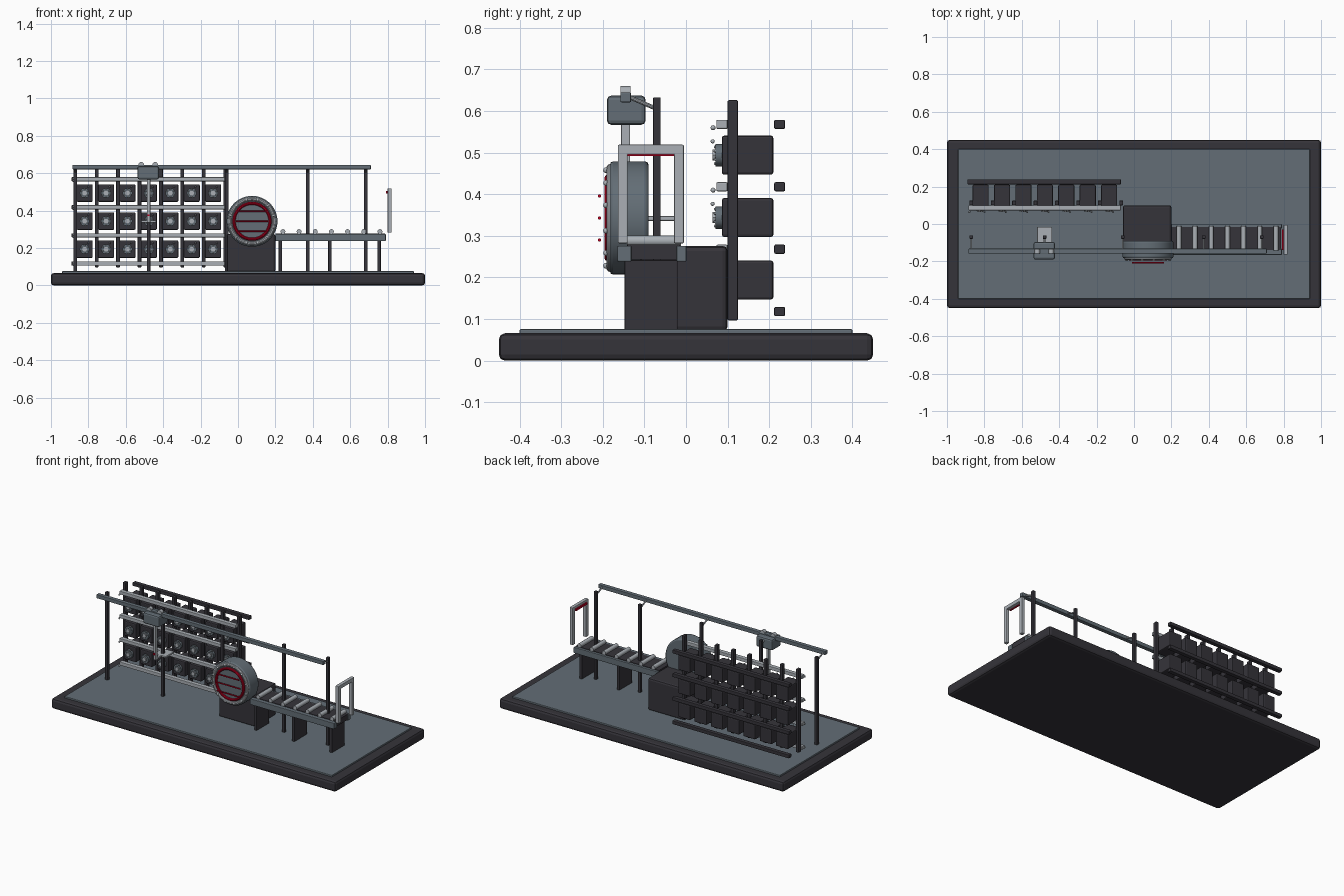
import bpy, math
from mathutils import Vector

cube = bpy.data.objects.get("Cube")
if cube:
    bpy.data.objects.remove(cube, do_unlink=True)


def material(name, rgb):
    m = bpy.data.materials.new(name)
    m.use_nodes = True
    m.diffuse_color = (*rgb, 1)
    m.node_tree.nodes["Principled BSDF"].inputs["Base Color"].default_value = (*rgb, 1)
    return m


DARK = material("dark graphite", (0.036, 0.034, 0.042))
SLATE = material("slate grey", (0.125, 0.155, 0.18))
LIGHT = material("light steel", (0.40, 0.43, 0.46))
RED = material("warning red", (0.50, 0.0, 0.015))


def finish(name, mat, bevel=0, smooth=True):
    ob = bpy.context.object
    ob.name = name
    ob.data.materials.append(mat)
    if smooth:
        bpy.ops.object.shade_smooth_by_angle(angle=math.radians(35))
    if bevel:
        mod = ob.modifiers.new("bevel", "BEVEL")
        mod.width = bevel
        mod.segments = 2
    return ob


def box(name, mat, x, y, z, bevel=0.003):
    """Box from (min, max) pairs."""
    spans = (x, y, z)
    bpy.ops.mesh.primitive_cube_add(size=1, location=[(a + b) / 2 for a, b in spans])
    bpy.context.object.scale = [b - a for a, b in spans]
    bpy.ops.object.transform_apply(location=False, rotation=False, scale=True)
    return finish(name, mat, bevel, False)


def rod(name, mat, a, b, radius, sides=16, bevel=0):
    """Cylinder between two points."""
    a, b = Vector(a), Vector(b)
    bpy.ops.mesh.primitive_cylinder_add(
        vertices=sides, radius=radius, depth=(b - a).length, location=(a + b) / 2,
        rotation=(b - a).to_track_quat("Z", "Y").to_euler())
    return finish(name, mat, bevel)


def ring(name, mat, centre, major, minor):
    bpy.ops.mesh.primitive_torus_add(
        location=centre, rotation=(math.pi / 2, 0, 0), major_radius=major,
        minor_radius=minor, major_segments=48, minor_segments=10)
    return finish(name, mat)


def ball(name, mat, centre, radius):
    bpy.ops.mesh.primitive_uv_sphere_add(segments=10, ring_count=6, radius=radius, location=centre)
    return finish(name, mat)


# Base slab and floor plate
box("base_slab", DARK, (-1, 1), (-0.45, 0.45), (0, 0.066), 0.015)
box("floor_plate", SLATE, (-0.94, 0.94), (-0.4, 0.4), (0.06, 0.076))

# Storage rack: uprights, rails and pods
PITCH = 0.1145
for i in range(8):
    x = -0.87 + i * PITCH
    box("rack_upright", DARK, (x - 0.01, x + 0.01), (0.1, 0.125), (0.097, 0.626))
for i in range(4):
    z = 0.118 + i * 0.15
    box("rack_front_rail", LIGHT, (-0.885, -0.07), (0.073, 0.1), (z - 0.011, z + 0.011))
    box("rack_back_rail", DARK, (-0.89, -0.07), (0.212, 0.238), (z - 0.011, z + 0.011))
    ball("rail_end_cap", LIGHT, (-0.88, 0.065, z - 0.008), 0.006)
for row in range(3):
    z = 0.194 + row * 0.15
    for col in range(7):
        x = -0.82 + col * PITCH
        box("storage_pod", DARK, (x - 0.043, x + 0.043), (0.086, 0.21), (z - 0.047, z + 0.047), 0.006)
        rod("pod_collar", SLATE, (x, 0.071, z), (x, 0.088, z), 0.027, 12)
        rod("pod_hub", LIGHT, (x, 0.064, z), (x, 0.074, z), 0.013, 8)
        for k in range(6):
            a = k * math.tau / 6
            ball("pod_bolt", LIGHT, (x + 0.02 * math.sin(a), 0.071, z + 0.02 * math.cos(a)), 0.004)
        ball("pod_indicator", LIGHT, (x + 0.02, 0.064, z + 0.033), 0.005)

# Overhead gantry
box("gantry_rail", SLATE, (-0.885, 0.71), (-0.158, -0.132), (0.621, 0.645))
for x in (-0.87, -0.478, -0.06, 0.373, 0.683):
    box("gantry_post", DARK, (x - 0.009, x + 0.009), (-0.079, -0.061), (0.07, 0.633), 0.002)
    rod("gantry_brace", LIGHT, (x, -0.07, 0.605), (x, -0.135, 0.633), 0.005, 10)

# Carriage with hanging arm and carrying fork
box("carriage", SLATE, (-0.537, -0.423), (-0.19, -0.097), (0.567, 0.637), 0.01)
for x in (-0.517, -0.443):
    rod("carriage_wheel", LIGHT, (x, -0.157, 0.645), (x, -0.133, 0.645), 0.015, 16)
box("hanging_arm", LIGHT, (-0.487, -0.469), (-0.156, -0.134), (0.335, 0.57))
box("fork_neck", LIGHT, (-0.487, -0.469), (-0.145, -0.09), (0.336, 0.348))
box("fork_plate", LIGHT, (-0.518, -0.438), (-0.1, -0.015), (0.336, 0.348))
box("fork_lamp", RED, (-0.484, -0.472), (-0.162, -0.154), (0.37, 0.38), 0)

# Scanner: cabinet, drum and glowing face
CX, CZ = 0.075, 0.343
box("scanner_cabinet", DARK, (-0.06, 0.2), (-0.11, 0.1), (0.07, 0.276), 0.012)
rod("scanner_drum", SLATE, (CX, -0.183, CZ), (CX, -0.09, CZ), 0.136, 48, 0.008)
ring("scanner_rim", LIGHT, (CX, -0.181, CZ), 0.119, 0.011)
ring("scanner_red_ring", RED, (CX, -0.188, CZ), 0.096, 0.008)
for k in range(12):
    a = (k + 0.5) * math.tau / 12
    ball("rim_bolt", LIGHT, (CX + 0.119 * math.cos(a), -0.192, CZ + 0.119 * math.sin(a)), 0.007)
for dz, half in ((-0.053, 0.078), (0, 0.085), (0.053, 0.078)):
    rod("scanner_beam", RED, (CX - half, -0.208, CZ + dz), (CX + half, -0.208, CZ + dz), 0.004, 10)

# Roller conveyor
for y in (-0.148, -0.011):
    half = 0.017 if y < -0.1 else 0.012
    box("conveyor_side", SLATE, (0.2, 0.79), (y - half, y + half), (0.238, 0.276))
box("conveyor_bed", DARK, (0.2, 0.785), (-0.14, -0.015), (0.243, 0.279), 0)
for i in range(7):
    x = 0.24 + i * 0.0865
    rod("conveyor_roller", LIGHT, (x, -0.142, 0.288), (x, -0.012, 0.288), 0.013, 16)
for x in (0.226, 0.491, 0.755):
    box("conveyor_leg", DARK, (x - 0.009, x + 0.009), (-0.148, -0.02), (0.07, 0.242))

# Exit gate at the end of the conveyor
for y in (-0.152, -0.017):
    box("gate_post", LIGHT, (0.8, 0.822), (y - 0.012, y + 0.012), (0.282, 0.518))
box("gate_top", LIGHT, (0.8, 0.822), (-0.164, -0.005), (0.495, 0.519))
box("gate_red_strip", RED, (0.792, 0.801), (-0.14, -0.029), (0.492, 0.505), 0)
